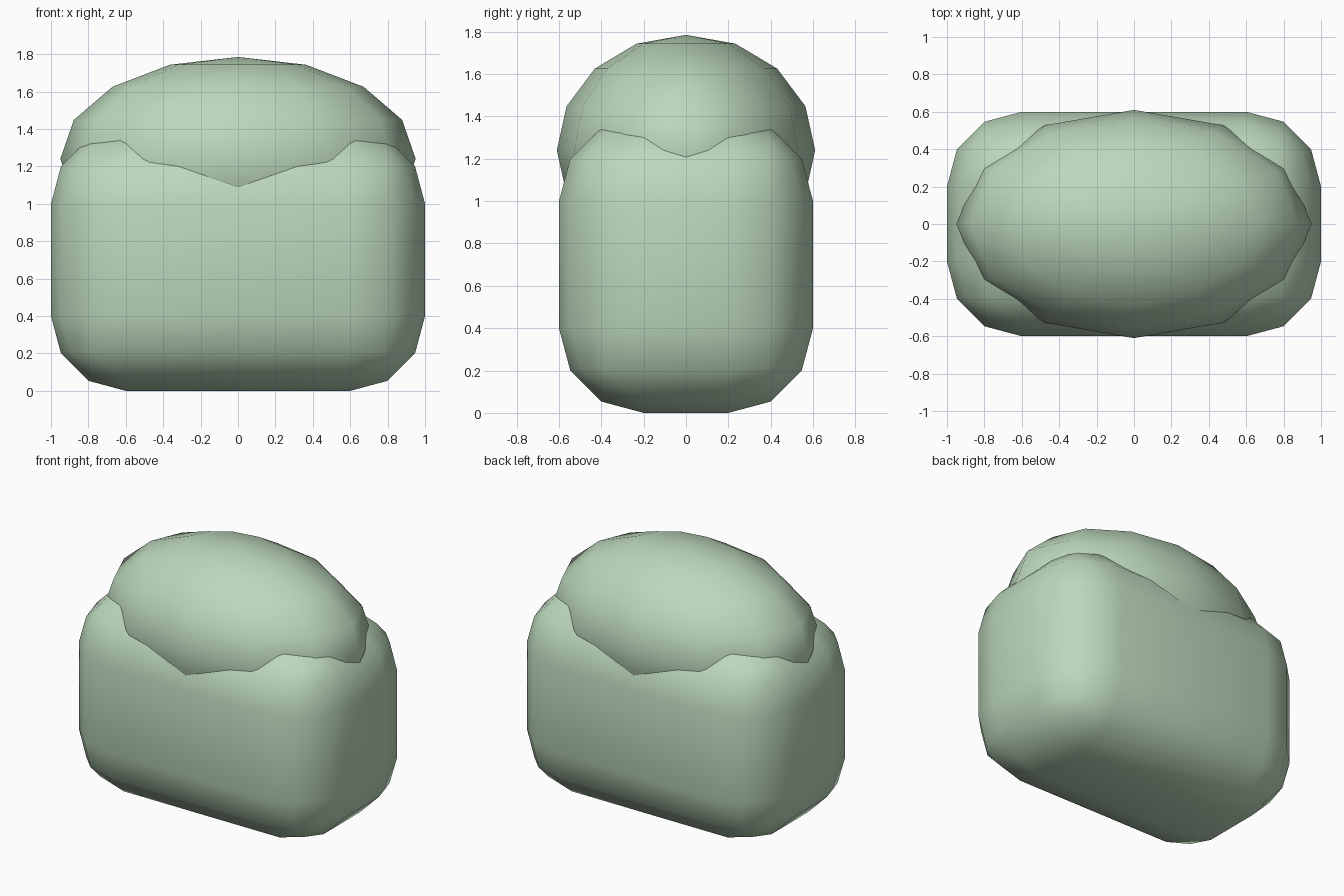
import bpy

if "Cube" in bpy.data.objects:
    bpy.data.objects.remove(bpy.data.objects["Cube"])

# Green shared material
green = bpy.data.materials.new("soft_green")
green.diffuse_color = (0.5, 0.68, 0.5, 1.0)
green.use_nodes = True
green.node_tree.nodes["Principled BSDF"].inputs["Base Color"].default_value = green.diffuse_color


def finish(obj, name):
    obj.name = name
    obj.data.materials.append(green)
    for poly in obj.data.polygons:
        poly.use_smooth = True
    return obj


# Body: box with wide three-segment rounded edges
bpy.ops.mesh.primitive_cube_add(size=1, location=(0, 0, 0.7))
body = bpy.context.object
body.scale = (2.0, 1.2, 1.4)
bpy.ops.object.transform_apply(location=False, rotation=False, scale=True)
bevel = body.modifiers.new("rounding", "BEVEL")
bevel.width = 0.4
bevel.segments = 3
bevel.limit_method = "NONE"
bpy.ops.object.modifier_apply(modifier=bevel.name)
finish(body, "rounded_body")

# Dome: low-poly ellipsoid sunk into the top of the body
bpy.ops.mesh.primitive_uv_sphere_add(segments=12, ring_count=8, radius=1,
                                     location=(0, 0, 1.24))
dome = bpy.context.object
dome.scale = (0.95, 0.61, 0.545)
bpy.ops.object.transform_apply(location=False, rotation=False, scale=True)
finish(dome, "top_dome")
